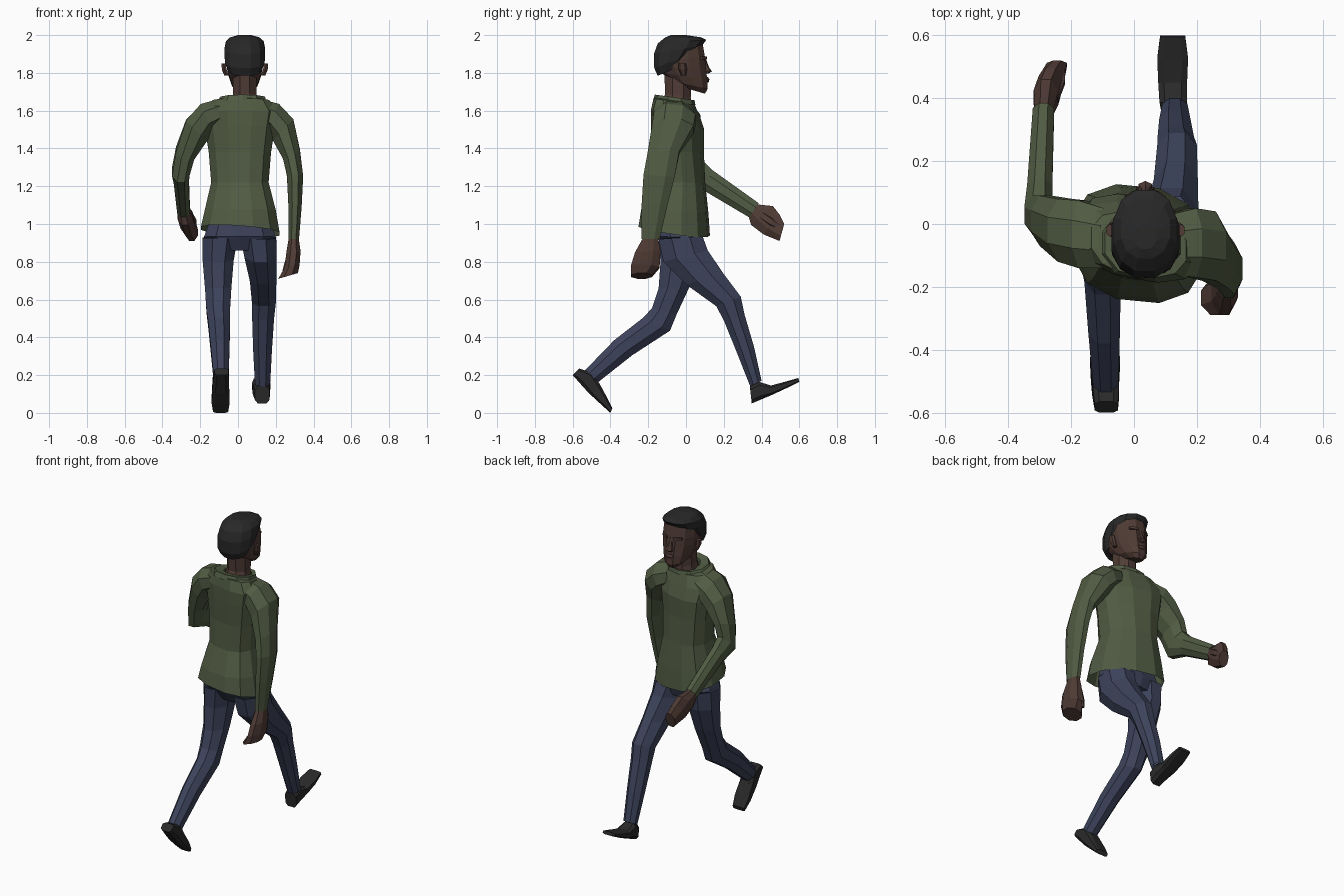
import bpy, bmesh, math
from mathutils import Vector


def material(name, rgb):
    m = bpy.data.materials.new(name)
    m.diffuse_color = (*rgb, 1)
    return m


SHIRT = material("olive green", (0.082, 0.105, 0.056))
DENIM = material("navy denim", (0.046, 0.056, 0.105))
SKIN = material("brown skin", (0.079, 0.044, 0.035))
HAIR = material("black hair", (0.021, 0.021, 0.021))
SHOE = material("charcoal shoe", (0.023, 0.023, 0.024))


def loft(name, rings, mat, n=8, power=1.0, caps=True):
    """Ring: x centre, half width, (y, z) back, (y, z) front, side lift, side yaw."""
    bm = bmesh.new()
    rows = []
    for r in rings:
        xc, hx, b, f = r[:4]
        lift = r[4] if len(r) > 4 else 0
        yaw = r[5] if len(r) > 5 else 0
        back, front = Vector((xc, *b)), Vector((xc, *f))
        mid, v = (back + front) / 2, (front - back) / 2
        u = Vector((hx, yaw, lift))
        row = []
        for i in range(n):
            a = 2 * math.pi * (i + 0.5) / n
            c, s = math.cos(a), math.sin(a)
            c = math.copysign(abs(c) ** power, c)
            s = math.copysign(abs(s) ** power, s)
            k = 1 / math.cos(math.pi / n)
            c, s = [max(-1, min(1, t * k)) for t in (c, s)]
            row.append(bm.verts.new(mid + u * c + v * s))
        rows.append(row)
    for p, q in zip(rows, rows[1:]):
        for i in range(n):
            j = (i + 1) % n
            bm.faces.new((p[i], p[j], q[j], q[i]))
    ends = [bm.faces.new(rows[0]), bm.faces.new(rows[-1])]
    bmesh.ops.recalc_face_normals(bm, faces=bm.faces)
    if not caps:
        bmesh.ops.delete(bm, geom=ends, context='FACES_ONLY')
    me = bpy.data.meshes.new(name)
    bm.to_mesh(me)
    bm.free()
    me.materials.append(mat)
    ob = bpy.data.objects.new(name, me)
    bpy.context.collection.objects.link(ob)
    return ob


# Sweater body, flared at the open hem and turned slightly
loft("sweater_body", [
    (0.012, 0.208, (-0.245, 0.99), (0.12, 0.935), -0.015, -0.02),
    (0.012, 0.188, (-0.23, 1.08), (0.112, 1.06), 0, -0.02),
    (0.01, 0.152, (-0.18, 1.22), (0.095, 1.22), 0, -0.02),
    (0.01, 0.165, (-0.17, 1.38), (0.085, 1.38), 0, -0.03),
    (0.01, 0.185, (-0.175, 1.52), (0.085, 1.50), 0, -0.035),
    (0.01, 0.20, (-0.175, 1.60), (0.06, 1.575), 0, -0.035),
    (0.015, 0.15, (-0.165, 1.665), (0.035, 1.64), 0, -0.02),
    (0.03, 0.075, (-0.12, 1.675), (0.02, 1.645))], SHIRT, 12, 0.85, False)

# Neckline band
loft("collar", [
    (0.02, 0.13, (-0.175, 1.655), (0.05, 1.63)),
    (0.025, 0.118, (-0.165, 1.685), (0.045, 1.655)),
    (0.03, 0.085, (-0.13, 1.675), (0.025, 1.65))], SHIRT, 10, 1, False)

# Sleeves: one hanging back, one swung forward
loft("right_sleeve", [
    (0.11, 0.015, (-0.16, 1.595), (0.03, 1.58), 0.07),
    (0.185, 0.032, (-0.17, 1.565), (0.05, 1.55), 0.075),
    (0.238, 0.055, (-0.18, 1.50), (0.04, 1.50), 0.055),
    (0.283, 0.045, (-0.205, 1.36), (-0.035, 1.38), 0.02),
    (0.302, 0.043, (-0.225, 1.26), (-0.06, 1.25)),
    (0.302, 0.035, (-0.235, 1.10), (-0.10, 1.09)),
    (0.295, 0.028, (-0.235, 0.92), (-0.14, 0.92))], SHIRT, 8, 1, False)
loft("left_sleeve", [
    (-0.09, 0.015, (-0.14, 1.595), (0.05, 1.58), -0.07),
    (-0.165, 0.032, (-0.14, 1.565), (0.075, 1.55), -0.075),
    (-0.22, 0.055, (-0.12, 1.49), (0.08, 1.50), -0.055),
    (-0.28, 0.048, (-0.07, 1.34), (0.09, 1.41), -0.02),
    (-0.303, 0.046, (-0.035, 1.22), (0.09, 1.335)),
    (-0.30, 0.04, (0.09, 1.18), (0.14, 1.285)),
    (-0.288, 0.034, (0.335, 1.035), (0.385, 1.11))], SHIRT, 8, 1, False)

# Hands with curled fingers and thumbs
loft("right_hand", [
    (0.295, 0.024, (-0.22, 0.94), (-0.15, 0.94)),
    (0.294, 0.037, (-0.27, 0.85), (-0.135, 0.86)),
    (0.286, 0.04, (-0.29, 0.78), (-0.14, 0.77), 0.01),
    (0.265, 0.052, (-0.29, 0.725), (-0.18, 0.725), 0.015)], SKIN)
loft("right_thumb", [
    (0.285, 0.018, (-0.18, 0.86), (-0.135, 0.85)),
    (0.26, 0.016, (-0.18, 0.79), (-0.14, 0.78)),
    (0.245, 0.01, (-0.18, 0.75), (-0.155, 0.75))], SKIN, 6)
loft("left_hand", [
    (-0.288, 0.028, (0.33, 1.045), (0.365, 1.105)),
    (-0.28, 0.039, (0.345, 0.995), (0.46, 1.095)),
    (-0.265, 0.039, (0.41, 0.945), (0.495, 1.05)),
    (-0.245, 0.032, (0.495, 0.91), (0.52, 1.0))], SKIN)
loft("left_thumb", [
    (-0.26, 0.018, (0.38, 1.03), (0.41, 1.07)),
    (-0.235, 0.016, (0.44, 0.99), (0.465, 1.03)),
    (-0.23, 0.01, (0.49, 0.97), (0.505, 0.995))], SKIN, 6)

# Trousers, tucked up inside the sweater
loft("trouser_seat", [
    (0.01, 0.165, (-0.15, 1.0), (0.07, 1.0)),
    (0.01, 0.19, (-0.155, 0.935), (0.088, 0.925)),
    (0.015, 0.11, (-0.11, 0.86), (0.07, 0.87))], DENIM, 10, 0.85)
loft("right_trouser_leg", [
    (0.108, 0.094, (-0.145, 0.92), (0.088, 0.935)),
    (0.12, 0.085, (-0.12, 0.80), (0.115, 0.86)),
    (0.133, 0.07, (0.0, 0.68), (0.20, 0.735)),
    (0.137, 0.063, (0.16, 0.565), (0.29, 0.615)),
    (0.133, 0.058, (0.20, 0.49), (0.31, 0.52)),
    (0.13, 0.05, (0.265, 0.33), (0.36, 0.35)),
    (0.13, 0.04, (0.34, 0.14), (0.40, 0.17))], DENIM, 8, 1, False)
loft("left_trouser_leg", [
    (-0.095, 0.093, (-0.145, 0.925), (0.085, 0.93)),
    (-0.105, 0.082, (-0.135, 0.80), (0.075, 0.82)),
    (-0.105, 0.07, (-0.145, 0.66), (0.02, 0.67)),
    (-0.105, 0.062, (-0.18, 0.555), (-0.05, 0.52)),
    (-0.10, 0.058, (-0.225, 0.505), (-0.085, 0.435)),
    (-0.095, 0.05, (-0.38, 0.385), (-0.285, 0.305)),
    (-0.09, 0.04, (-0.535, 0.225), (-0.475, 0.155))], DENIM, 8, 1, False)

# Shoes: each ring runs from sole to upper
loft("right_shoe", [
    (0.128, 0.038, (0.348, 0.05), (0.338, 0.14)),
    (0.125, 0.044, (0.40, 0.072), (0.385, 0.165)),
    (0.123, 0.046, (0.455, 0.095), (0.45, 0.145)),
    (0.123, 0.049, (0.53, 0.13), (0.525, 0.165)),
    (0.123, 0.04, (0.60, 0.165), (0.595, 0.185))], SHOE, 8, 0.6)
loft("left_shoe", [
    (-0.088, 0.037, (-0.60, 0.20), (-0.565, 0.235)),
    (-0.09, 0.043, (-0.56, 0.155), (-0.49, 0.21)),
    (-0.092, 0.045, (-0.515, 0.105), (-0.455, 0.15)),
    (-0.092, 0.048, (-0.45, 0.045), (-0.42, 0.085)),
    (-0.092, 0.04, (-0.40, 0.0), (-0.39, 0.025))], SHOE, 8, 0.6)

# Neck and head
CX = 0.036
loft("neck", [
    (CX, 0.075, (-0.13, 1.64), (0.03, 1.62)),
    (CX, 0.063, (-0.11, 1.69), (0.025, 1.67)),
    (CX, 0.063, (-0.115, 1.80), (0.03, 1.78))], SKIN, 8, 1, False)
loft("head", [
    (CX, 0.038, (-0.02, 1.725), (0.10, 1.69)),
    (CX, 0.068, (-0.08, 1.76), (0.115, 1.715)),
    (CX, 0.085, (-0.13, 1.80), (0.112, 1.77)),
    (CX, 0.096, (-0.15, 1.83), (0.104, 1.83)),
    (CX, 0.10, (-0.155, 1.86), (0.10, 1.885)),
    (CX, 0.097, (-0.155, 1.89), (0.088, 1.957))], SKIN, 12, 0.9)
loft("hair", [
    (CX, 0.085, (-0.15, 1.785), (-0.01, 1.84)),
    (CX, 0.105, (-0.168, 1.825), (0.03, 1.895)),
    (CX, 0.108, (-0.17, 1.90), (0.085, 1.945)),
    (CX, 0.10, (-0.15, 1.955), (0.108, 1.975)),
    (CX, 0.078, (-0.11, 1.988), (0.08, 1.988)),
    (CX, 0.035, (-0.08, 2.0), (0.0, 2.0))], HAIR, 12, 0.9)

# Face
loft("nose", [
    (CX, 0.009, (0.085, 1.88), (0.103, 1.88)),
    (CX, 0.013, (0.09, 1.84), (0.122, 1.83)),
    (CX, 0.022, (0.09, 1.81), (0.137, 1.808)),
    (CX, 0.016, (0.09, 1.795), (0.12, 1.797))], SKIN, 6)
loft("lips", [
    (CX, 0.016, (0.10, 1.778), (0.117, 1.778)),
    (CX, 0.03, (0.09, 1.765), (0.124, 1.765)),
    (CX, 0.016, (0.10, 1.75), (0.12, 1.75))], SKIN, 6)
for side, s in (("left", -1), ("right", 1)):
    loft(side + "_brow_ridge", [
        (CX + s * 0.044, 0.022, (0.085, 1.872), (0.103, 1.872), 0, -s * 0.012),
        (CX + s * 0.044, 0.022, (0.085, 1.886), (0.102, 1.886), 0, -s * 0.012)], SKIN, 6)
    loft(side + "_ear", [
        (CX + s * 0.096, 0.012, (-0.025, 1.785), (0.0, 1.785)),
        (CX + s * 0.109, 0.012, (-0.04, 1.82), (0.005, 1.815)),
        (CX + s * 0.113, 0.011, (-0.04, 1.85), (0.0, 1.85))], SKIN, 6)
